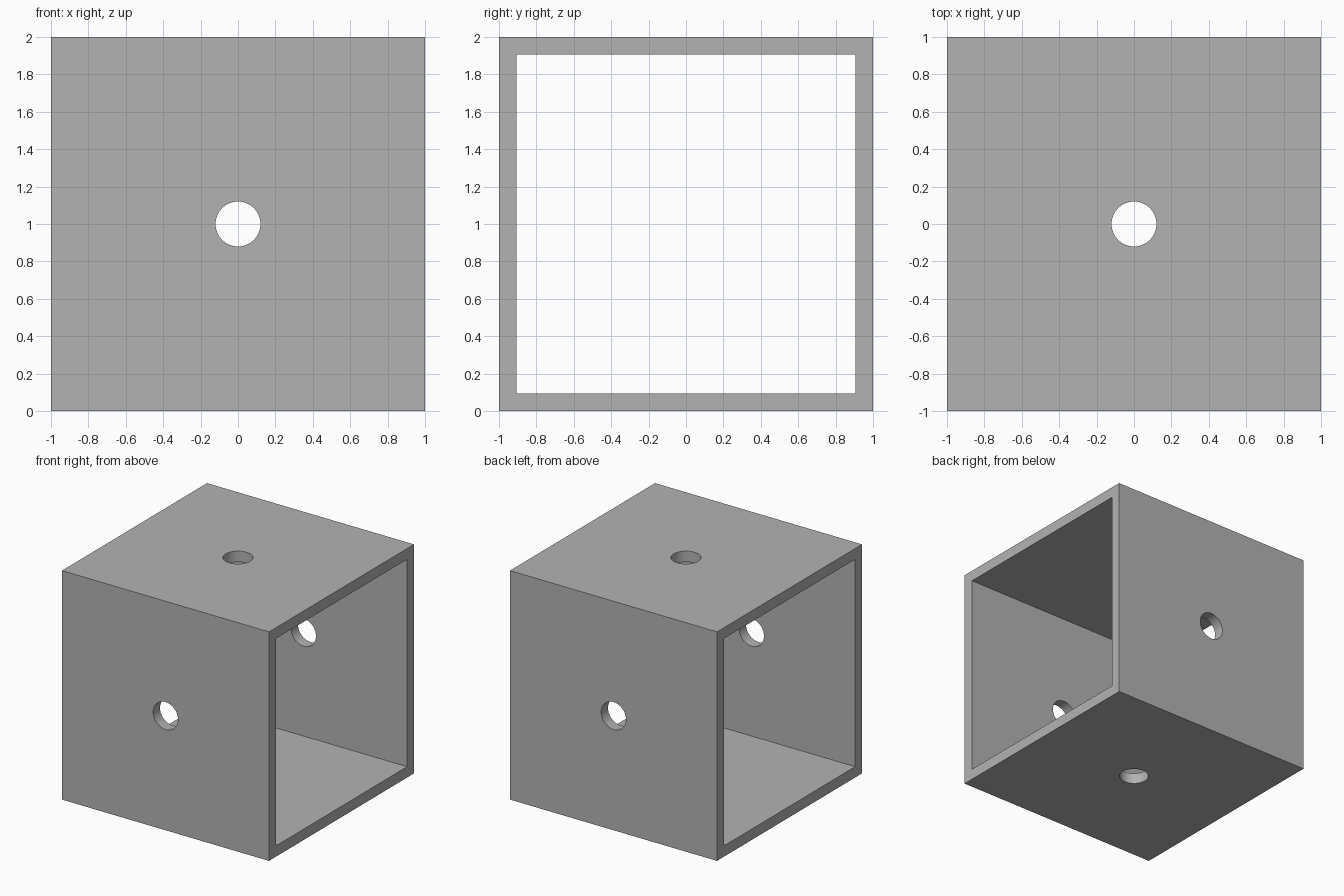
import bpy
import math

HALF = 1.0      # half of the outer size
INNER = 0.905   # half of the opening
HOLE_R = 0.12

default = bpy.data.objects.get("Cube")
if default:
    bpy.data.objects.remove(default, do_unlink=True)

# Single grey finish
grey = bpy.data.materials.new("plain_grey")
grey.use_nodes = True
colour = (0.45, 0.45, 0.45, 1)
grey.diffuse_color = colour
grey.node_tree.nodes["Principled BSDF"].inputs["Base Color"].default_value = colour


def box(name, size):
    bpy.ops.mesh.primitive_cube_add(size=1, location=(0, 0, HALF))
    obj = bpy.context.object
    obj.name = name
    obj.scale = size
    bpy.ops.object.transform_apply(location=False, rotation=False, scale=True)
    obj.data.materials.append(grey)
    return obj


def drill(name, angle):
    bpy.ops.mesh.primitive_cylinder_add(vertices=48, radius=HOLE_R, depth=3,
                                        location=(0, 0, HALF),
                                        rotation=(angle, 0, 0))
    obj = bpy.context.object
    obj.name = name
    obj.data.materials.append(grey)
    return obj


# Square tube, open on its left and right sides
tube = box("square_tube", (2 * HALF, 2 * HALF, 2 * HALF))
cutters = [
    box("opening_cutter", (3, 2 * INNER, 2 * INNER)),
    drill("vertical_hole_cutter", 0),
    drill("cross_hole_cutter", math.pi / 2),
]

# Cut the opening, then one round hole through the centre of each wall
bpy.ops.object.select_all(action="DESELECT")
tube.select_set(True)
bpy.context.view_layer.objects.active = tube
for cutter in cutters:
    cutter.hide_render = True
    mod = tube.modifiers.new(cutter.name, "BOOLEAN")
    mod.operation = "DIFFERENCE"
    mod.solver = "EXACT"
    mod.object = cutter
    bpy.ops.object.modifier_apply(modifier=mod.name)
for cutter in cutters:
    bpy.data.objects.remove(cutter, do_unlink=True)

# Smooth hole walls with crisp rims and corners
bpy.ops.object.shade_smooth_by_angle(angle=math.radians(30))
